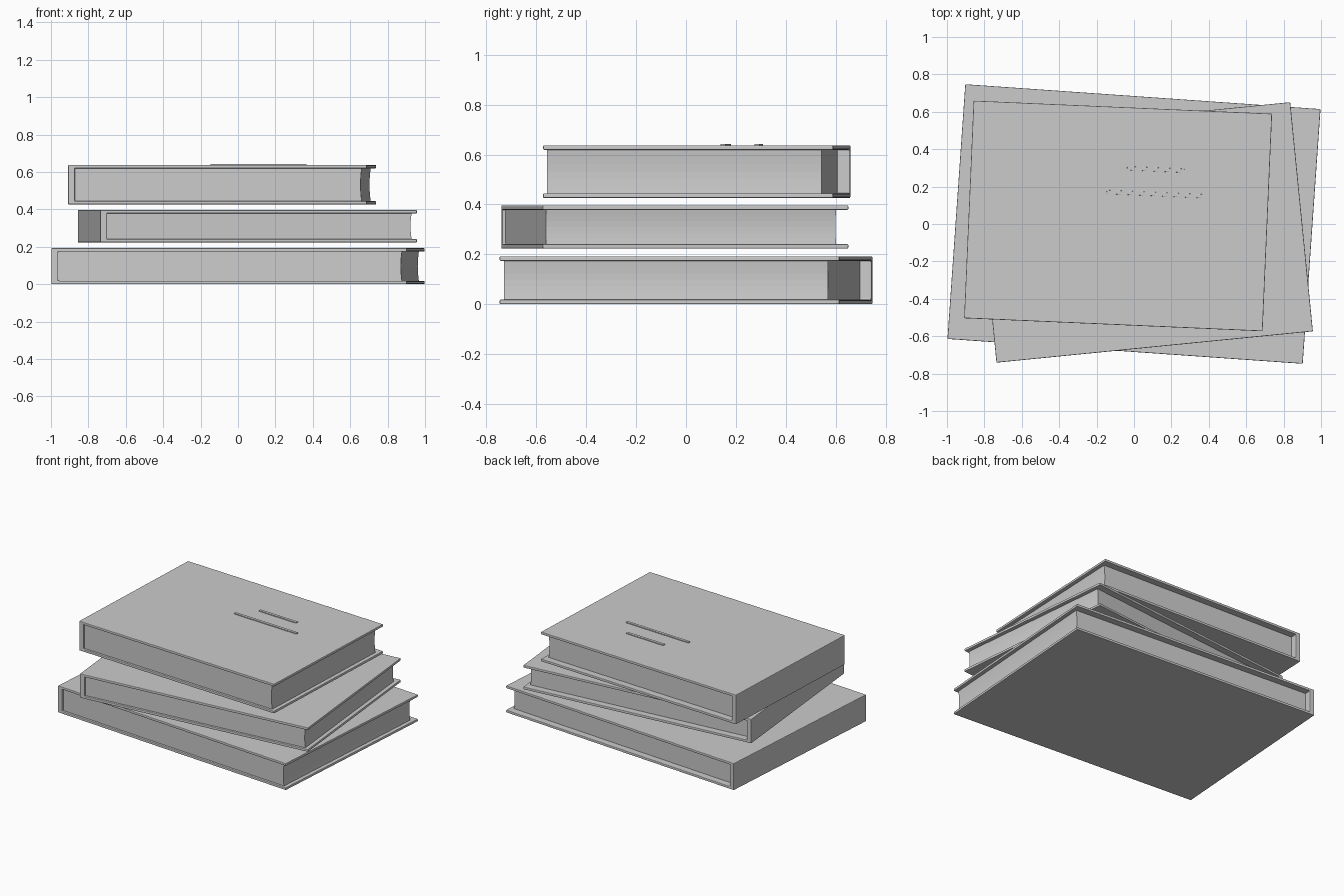
import bpy, math
from mathutils import Matrix

if "Cube" in bpy.data.objects:
    bpy.data.objects.remove(bpy.data.objects["Cube"])

BOARD = 0.018   # cover board thickness
SPINE = 0.035   # spine thickness


def extrude_profile(name, pts, y0, y1, place, bevel=0.0):
    """Extrude an XZ profile (counter-clockwise seen from -y) from y0 to y1."""
    n = len(pts)
    verts = [(x, y, z) for y in (y0, y1) for x, z in pts]
    faces = [tuple(range(n)), tuple(range(2 * n - 1, n - 1, -1))]
    faces += [(i, i + n, (i + 1) % n + n, (i + 1) % n) for i in range(n)]
    mesh = bpy.data.meshes.new(name)
    mesh.from_pydata(verts, [], faces)
    ob = bpy.data.objects.new(name, mesh)
    bpy.context.collection.objects.link(ob)
    ob.matrix_world = place
    if bevel:
        mod = ob.modifiers.new("soft_edges", 'BEVEL')
        mod.width = bevel
        mod.segments = 2
        mod.limit_method = 'ANGLE'
    return ob


def book(name, cx, cy, z, w, d, h, angle):
    place = Matrix.Translation((cx, cy, z)) @ Matrix.Rotation(math.radians(angle), 4, 'Z')
    a, b = w / 2, d / 2

    # Hard cover: two boards joined by a spine on the left
    cover = [(-a, 0), (a, 0), (a, BOARD), (-a + SPINE, BOARD),
             (-a + SPINE, h - BOARD), (a, h - BOARD), (a, h), (-a, h)]
    extrude_profile(name + "_cover", cover, -b, b, place, 0.004)

    # Page block with a faintly hollow fore edge
    lo, hi, steps = BOARD - 0.001, h - BOARD + 0.001, 6
    fore = [(a - 0.027 - 0.006 * math.sin(math.pi * i / steps),
             lo + (hi - lo) * i / steps) for i in range(steps + 1)]
    pages = [(-a + SPINE - 0.002, lo)] + fore + [(-a + SPINE - 0.002, hi)]
    extrude_profile(name + "_pages", pages, -b + 0.015, b - 0.048, place)
    return place


book("bottom_book", 0.0, 0.0, 0.0, 1.904, 1.365, 0.192, -4.0)
book("middle_book", 0.05, -0.045, 0.223, 1.70, 1.231, 0.173, 5.65)
top = book("top_book", -0.085, 0.043, 0.426, 1.597, 1.164, 0.211, -2.5)

# Raised bars on the top cover
for name, y, length in (("short_bar", 0.257, 0.305), ("long_bar", 0.1255, 0.513)):
    x0, x1 = 0.19 - length / 2, 0.19 + length / 2
    profile = [(x0, 0.206), (x1, 0.206), (x1, 0.217), (x0, 0.217)]
    extrude_profile("cover_" + name, profile, y - 0.01, y + 0.01, top, 0.001)
